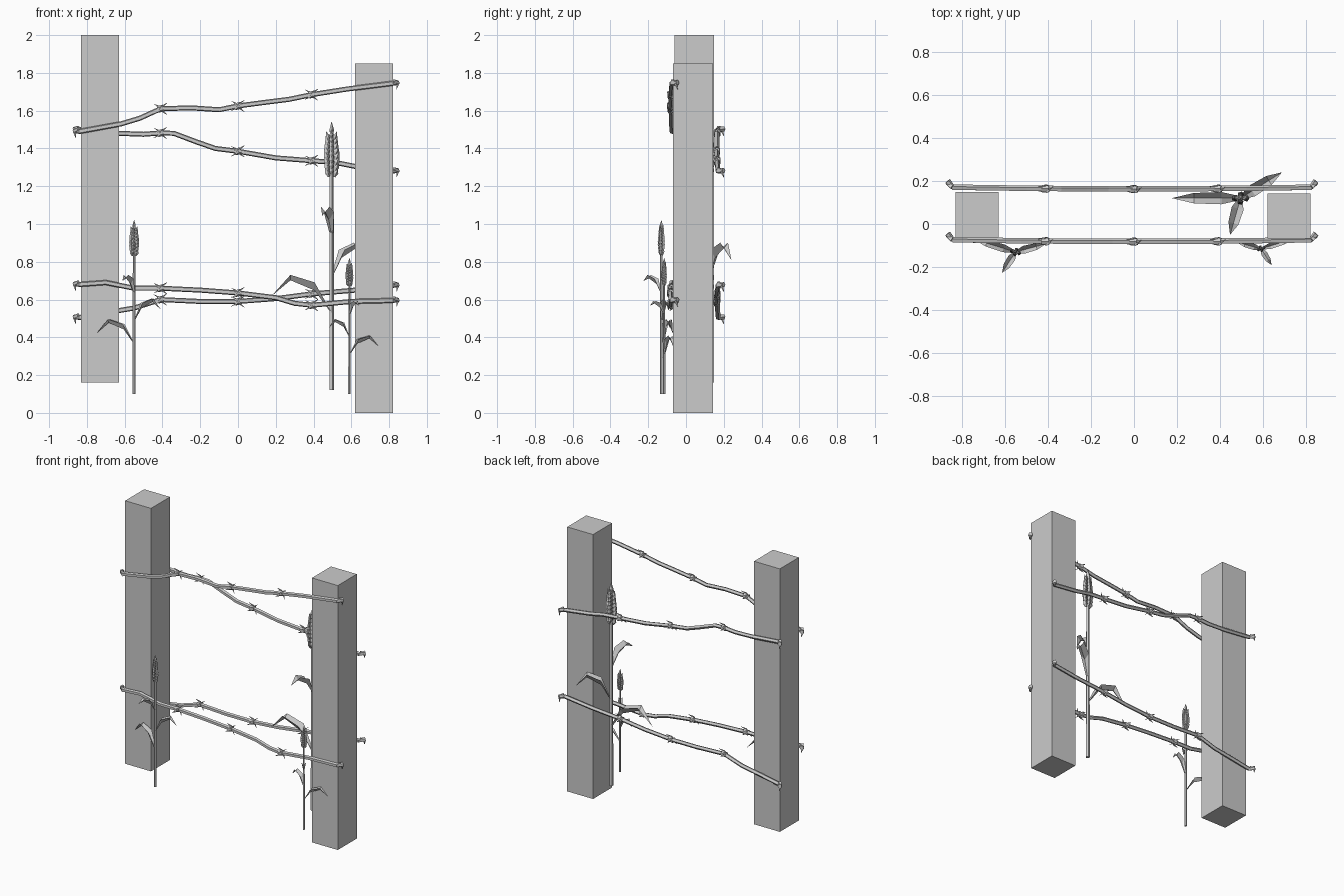
import bpy, bmesh, math
from mathutils import Vector, Matrix

if "Cube" in bpy.data.objects:
    bpy.data.objects.remove(bpy.data.objects["Cube"])


def finish(bm, name):
    bmesh.ops.recalc_face_normals(bm, faces=bm.faces)
    me = bpy.data.meshes.new(name)
    bm.to_mesh(me)
    bm.free()
    ob = bpy.data.objects.new(name, me)
    bpy.context.collection.objects.link(ob)
    return ob


def tube(bm, pts, radii, sides=5):
    """Faceted tube along a path, with one radius per point."""
    pts = [Vector(p) for p in pts]
    rings = []
    for i, p in enumerate(pts):
        t = (pts[min(i + 1, len(pts) - 1)] - pts[max(i - 1, 0)]).normalized()
        ref = Vector((0, 0, 1)) if abs(t.z) < 0.9 else Vector((0, 1, 0))
        u = t.cross(ref).normalized()
        v = u.cross(t)
        ring = []
        for k in range(sides):
            a = 2 * math.pi * (k + 0.5) / sides
            ring.append(bm.verts.new(p + radii[i] * (u * math.cos(a) + v * math.sin(a))))
        rings.append(ring)
    for a, b in zip(rings, rings[1:]):
        for k in range(sides):
            n = (k + 1) % sides
            bm.faces.new((a[k], a[n], b[n], b[k]))
    bm.faces.new(rings[0])
    bm.faces.new(rings[-1])


# Square posts
def post(name, x, y, z0, z1):
    bm = bmesh.new()
    bmesh.ops.create_cube(bm, size=1, matrix=Matrix.Translation((x, y, (z0 + z1) / 2))
                          @ Matrix.Diagonal((0.2, 0.21, z1 - z0, 1)))
    finish(bm, name)


post("left_post", -0.73, 0.043, 0.16, 2.0)
post("right_post", 0.72, 0.037, 0.0, 1.85)


# Barbed wire: bent strand, hooked ends, twisted barbs
def barb(bm, x, y, z, s=1.0):
    tube(bm, [(x - 0.016, y, z - 0.004), (x + 0.016, y, z + 0.004)], [0.018 * s] * 2, 6)
    for d in (-1, 1):
        tube(bm, [(x - 0.036 * s, y - 0.01 * d, z - 0.026 * d * s),
                  (x - 0.008, y - 0.014 * d, z - 0.012 * d),
                  (x + 0.008, y - 0.014 * d, z + 0.012 * d),
                  (x + 0.034 * s, y + 0.008 * d, z + 0.031 * d * s)],
             [0.001, 0.006, 0.006, 0.001], 4)


def wire(name, y, path):
    bm = bmesh.new()
    pts = [(x, y - 0.008 * (1 - (x / 0.85) ** 2), z) for x, z in path]
    (x0, y0, z0), (x1, y1, z1) = pts[0], pts[-1]
    pts = [(x0 - 0.025, y0 + 0.03, z0 + 0.004)] + pts + [(x1 + 0.025, y1 + 0.03, z1 + 0.004)]
    tube(bm, pts, [0.014] * len(pts))
    for i in range(len(path)):
        if path[i][0] in (-0.41, 0, 0.39):
            barb(bm, *pts[i + 1])
    # pointed tips on the hooks
    for x, z, d in ((x0 - 0.015, z0, -1), (x1 + 0.015, z1, 1)):
        tube(bm, [(x - 0.01 * d, y, z + 0.012), (x + 0.012 * d, y + 0.02, z),
                  (x + 0.004 * d, y + 0.03, z - 0.034)], [0.012, 0.01, 0.001], 4)
    finish(bm, name)


wire("front_upper_wire", -0.074, [(-0.84, 1.49), (-0.62, 1.53), (-0.52, 1.56), (-0.41, 1.61),
     (-0.25, 1.615), (-0.1, 1.605), (0, 1.625), (0.15, 1.645), (0.27, 1.66), (0.39, 1.685),
     (0.58, 1.715), (0.82, 1.745)])
wire("back_upper_wire", 0.17, [(-0.84, 1.50), (-0.63, 1.48), (-0.5, 1.475), (-0.41, 1.482),
     (-0.34, 1.48), (-0.22, 1.435), (-0.12, 1.40), (0, 1.385), (0.2, 1.35), (0.39, 1.335),
     (0.52, 1.325), (0.62, 1.305), (0.82, 1.28)])
wire("front_lower_wire", -0.074, [(-0.84, 0.68), (-0.7, 0.69), (-0.55, 0.66), (-0.41, 0.66),
     (-0.2, 0.65), (0, 0.635), (0.2, 0.61), (0.3, 0.58), (0.39, 0.57), (0.6, 0.59),
     (0.82, 0.595)])
wire("back_lower_wire", 0.17, [(-0.84, 0.505), (-0.7, 0.53), (-0.55, 0.555), (-0.41, 0.60),
     (-0.2, 0.59), (0, 0.59), (0.2, 0.605), (0.39, 0.63), (0.62, 0.65), (0.82, 0.675)])


# Folded arching leaf: sections are (reach, height, half width, fold depth)
def leaf(bm, angle, base, reach, rise, drop):
    out = Vector((math.cos(angle), math.sin(angle), 0))
    side = Vector((-out.y, out.x, 0))
    up = Vector((0, 0, 1))
    rows = []
    for r, h, w, f in ((0, 0, 0.006, 0.004), (0.28, 0.8 * rise, 0.020, 0.03),
                       (0.68, rise, 0.017, 0.02)):
        c = out * r * reach + up * (base + h)
        rows.append([bm.verts.new(c + side * w), bm.verts.new(c - up * f),
                     bm.verts.new(c - side * w)])
    tip = bm.verts.new(out * reach + up * (base + rise - drop))
    for a, b in zip(rows, rows[1:]):
        for k in range(2):
            bm.faces.new((a[k], a[k + 1], b[k + 1], b[k]))
    for k in range(2):
        bm.faces.new((rows[-1][k], rows[-1][k + 1], tip))


# Pointed grain, leaning outward
def kernel(bm, pos, lean, length, width):
    axis = (Vector((0, 0, 1)) + lean).normalized()
    p = Vector(pos)
    tube(bm, [p, p + axis * length * 0.4, p + axis * length], [width * 0.4, width, 0.0008], 5)


# Cereal stalk of unit height, scaled into place
def wheat(name, loc, height, turn=0.0, mirror=1):
    bm = bmesh.new()
    tube(bm, [(0, 0, 0), (0, 0, 0.45), (0, 0, 0.83)], [0.0095, 0.0088, 0.008], 5)
    leaf(bm, math.radians(180), 0.29, 0.225, 0.14, 0.08)
    leaf(bm, math.radians(32), 0.42, 0.16, 0.13, 0.065)
    leaf(bm, math.radians(254), 0.58, 0.125, 0.105, 0.035)
    rows = 8
    for i in range(rows):
        z = 0.795 + 0.0195 * i
        s = 1.0 - 0.35 * abs(i - 2.5) / 5
        for d in (-1, 1):
            kernel(bm, (0.012 * s * d, 0, z), Vector((0.36 * d, 0, 0)), 0.05 * s, 0.0125 * s)
            kernel(bm, (0, 0.009 * s * d, z + 0.009), Vector((0.06 * d, 0.16 * d, 0)),
                   0.046 * s, 0.0115 * s)
    kernel(bm, (0, 0, 0.95), Vector((0, 0, 0)), 0.05, 0.01)
    m = (Matrix.Translation(loc) @ Matrix.Diagonal((mirror * height, height, height, 1))
         @ Matrix.Rotation(math.radians(turn), 4, 'Z'))
    bmesh.ops.transform(bm, matrix=m, verts=bm.verts)
    finish(bm, name)


wheat("left_wheat", (-0.55, -0.13, 0.10), 0.92, -17)
wheat("right_wheat", (0.59, -0.115, 0.10), 0.72, -17, -1)
wheat("tall_wheat", (0.495, 0.12, 0.12), 1.42)
